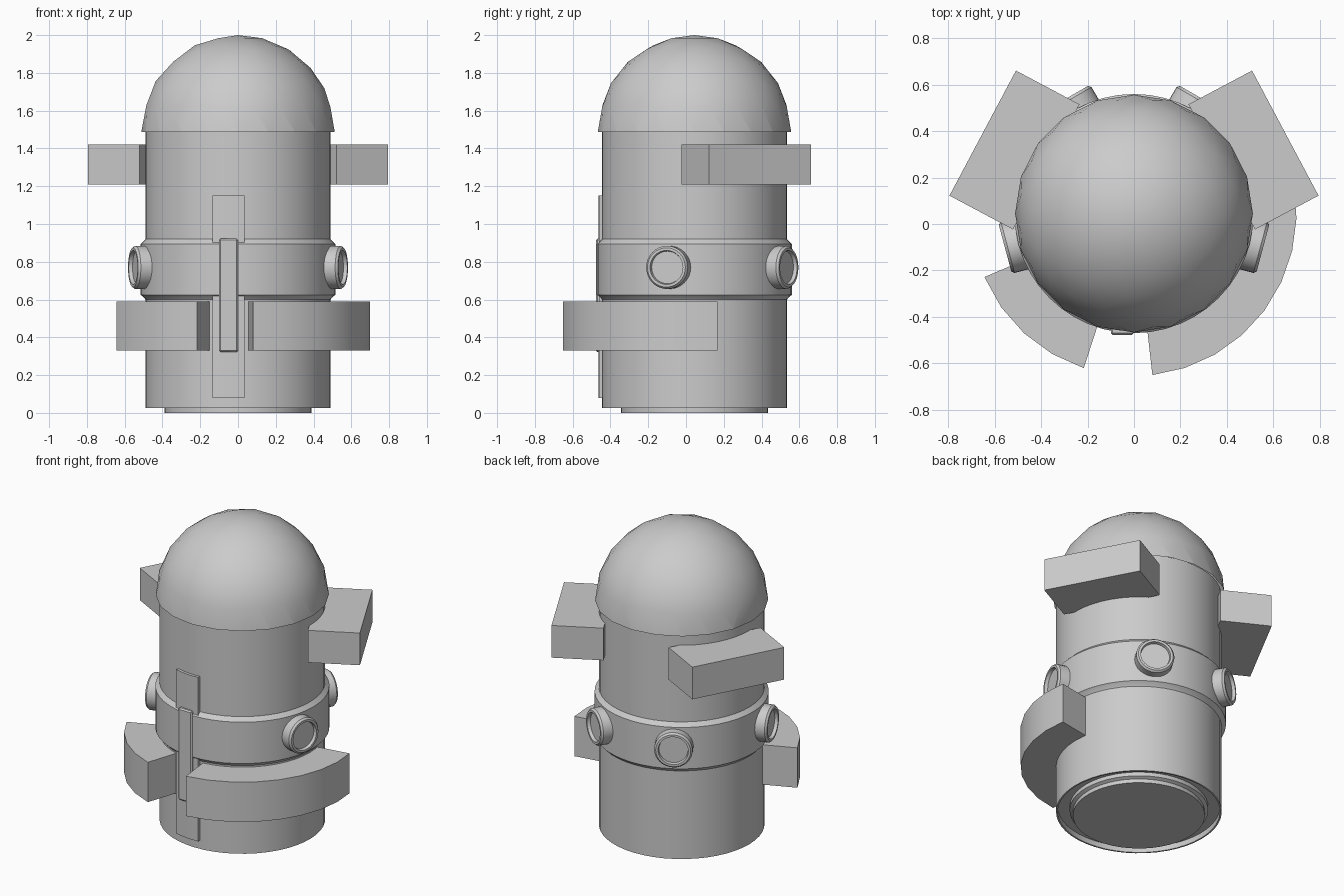
import bpy, bmesh
from math import radians, cos, sin, pi
from mathutils import Matrix, Vector

if "Cube" in bpy.data.objects:
    bpy.data.objects.remove(bpy.data.objects["Cube"])

CY = 0.045  # body axis sits slightly behind the origin


def finish(name, bm, matrix=None, smooth=30):
    if matrix:
        bmesh.ops.transform(bm, matrix=matrix, verts=bm.verts)
    bmesh.ops.recalc_face_normals(bm, faces=bm.faces)
    me = bpy.data.meshes.new(name)
    bm.to_mesh(me)
    bm.free()
    ob = bpy.data.objects.new(name, me)
    bpy.context.collection.objects.link(ob)
    bpy.ops.object.select_all(action='DESELECT')
    ob.select_set(True)
    bpy.context.view_layer.objects.active = ob
    if smooth:
        bpy.ops.object.shade_smooth_by_angle(angle=radians(smooth))
    return ob


def lathe(name, profile, segments, matrix, smooth=30):
    """Revolve (radius, height) points around local z."""
    bm = bmesh.new()
    verts = [bm.verts.new((r, 0, z)) for r, z in profile]
    edges = [bm.edges.new(p) for p in zip(verts, verts[1:])]
    bmesh.ops.spin(bm, geom=verts + edges, cent=(0, 0, 0), axis=(0, 0, 1),
                   angle=2 * pi, steps=segments, use_duplicate=False)
    bmesh.ops.remove_doubles(bm, verts=bm.verts, dist=0.0005)
    return finish(name, bm, matrix, smooth)


def sector(name, r0, r1, a0, a1, z0, z1, steps):
    """Solid ring section between two angles in degrees."""
    bm = bmesh.new()
    angles = [radians(a0 + (a1 - a0) * i / steps) for i in range(steps + 1)]
    rings = [[bm.verts.new((r * cos(a), r * sin(a), z))
              for r, z in ((r0, z0), (r1, z0), (r1, z1), (r0, z1))] for a in angles]
    for p, q in zip(rings, rings[1:]):
        for i in range(4):
            j = (i + 1) % 4
            bm.faces.new((p[i], p[j], q[j], q[i]))
    bm.faces.new(rings[0])
    bm.faces.new(rings[-1])
    return finish(name, bm, AXIS)


def box(name, size, matrix, bevel=0):
    bm = bmesh.new()
    bmesh.ops.create_cube(bm, size=1)
    bmesh.ops.scale(bm, vec=Vector(size), verts=bm.verts)
    if bevel:
        bmesh.ops.bevel(bm, geom=bm.edges[:], offset=bevel, segments=1, affect='EDGES')
    return finish(name, bm, matrix, 0)


AXIS = Matrix.Translation((0, CY, 0))

# main body with recessed foot and raised belt
lathe("body", [(0, 0), (0.39, 0), (0.39, 0.025), (0.41, 0.035), (0.41, 0.06),
               (0.48, 0.06), (0.48, 0.025), (0.49, 0.025), (0.49, 0.60),
               (0.498, 0.61), (0.515, 0.625), (0.515, 0.895), (0.498, 0.912),
               (0.49, 0.92), (0.49, 1.5), (0, 1.5)], 48, AXIS)

# dome: half icosphere with a flat underside
bm = bmesh.new()
bmesh.ops.create_icosphere(bm, subdivisions=3, radius=0.512)
cut = bmesh.ops.bisect_plane(bm, geom=bm.verts[:] + bm.edges[:] + bm.faces[:],
                             plane_co=(0, 0, 0), plane_no=(0, 0, 1), clear_inner=True)
rim = [e for e in cut["geom_cut"] if isinstance(e, bmesh.types.BMEdge)]
bmesh.ops.holes_fill(bm, edges=rim, sides=0)
finish("dome", bm, Matrix.Translation((0, CY, 1.488)), 40)

# portholes around the belt
for i, a in enumerate((-15, 60, 120, 195)):
    turn = AXIS @ Matrix.Rotation(radians(a), 4, 'Z') @ Matrix.Rotation(pi / 2, 4, 'Y')
    lathe(f"porthole_{i + 1}",
          [(0, 0.555), (0.086, 0.555), (0.09, 0.575), (0.104, 0.575),
           (0.114, 0.563), (0.114, 0.45), (0, 0.45)],
          32, Matrix.Translation((0, 0, 0.77)) @ turn)

# lower curved side pods
sector("right_lower_pod", 0.45, 0.70, -83.5, 10, 0.33, 0.59, 8)
sector("left_lower_pod", 0.45, 0.70, 203, 252, 0.33, 0.59, 4)

# upper rear side boxes
for side, a in (("right", 28), ("left", 152)):
    box(f"{side}_upper_box", (0.31, 0.61, 0.21),
        AXIS @ Matrix.Rotation(radians(a), 4, 'Z') @ Matrix.Translation((0.583, 0, 1.315)))

# front strip and the latch block lying over it
sector("front_strip", 0.47, 0.507, 254.5, 274, 0.08, 1.15, 4)
box("front_block", (0.10, 0.08, 0.60), Matrix.Translation((-0.05, -0.437, 0.622)), 0.008)
